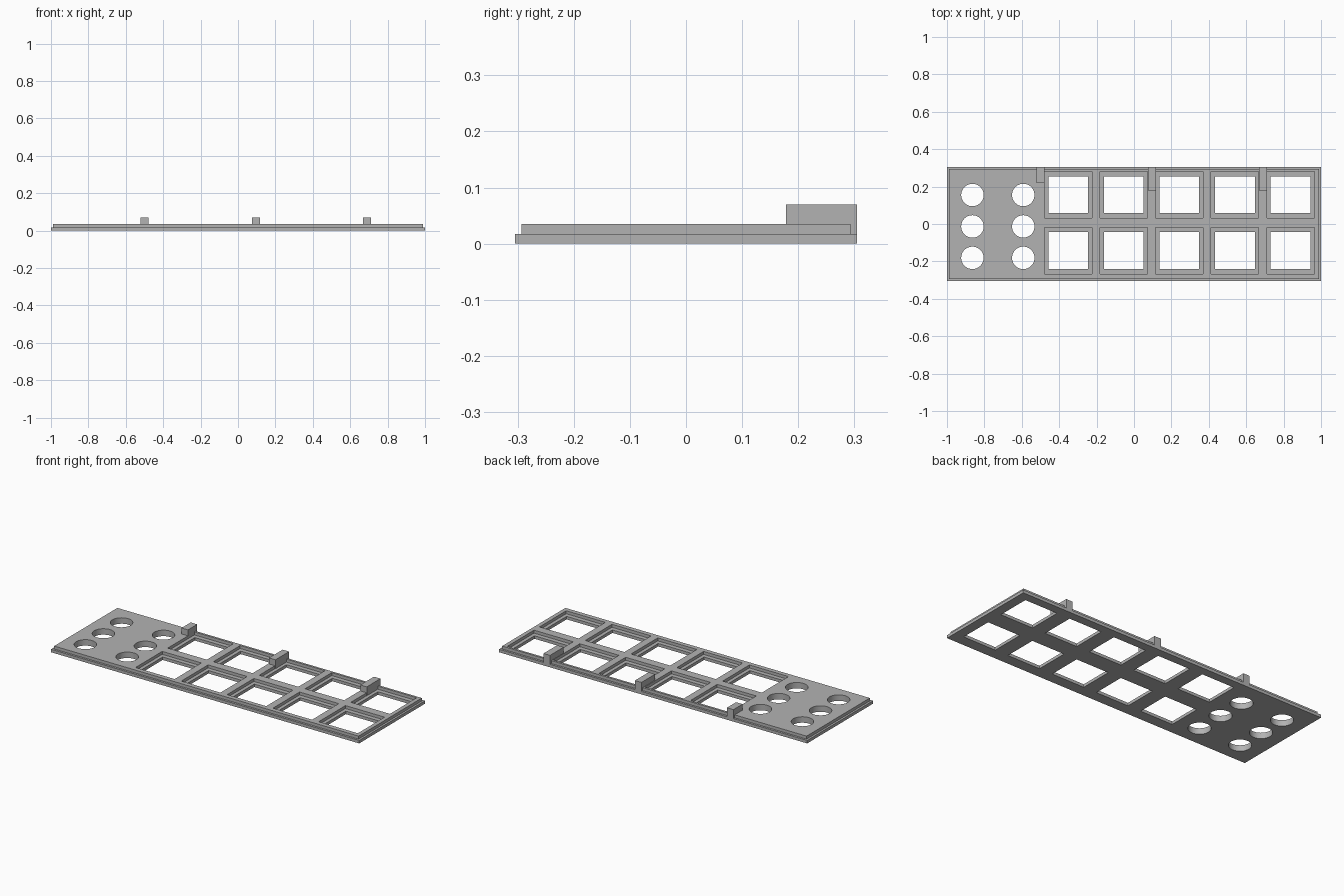
import bpy, bmesh, math
from mathutils import Matrix

if "Cube" in bpy.data.objects:
    bpy.data.objects.remove(bpy.data.objects["Cube"])

grey = bpy.data.materials.new("plain grey")
grey.diffuse_color = (0.45, 0.45, 0.45, 1)
grey.use_nodes = True
grey.node_tree.nodes["Principled BSDF"].inputs["Base Color"].default_value = grey.diffuse_color


def add_box(bm, x0, x1, y0, y1, z0, z1):
    m = Matrix.Translation(((x0 + x1) / 2, (y0 + y1) / 2, (z0 + z1) / 2))
    m = m @ Matrix.Diagonal((x1 - x0, y1 - y0, z1 - z0, 1))
    return bmesh.ops.create_cube(bm, size=1, matrix=m)


def finish(bm, name):
    bmesh.ops.recalc_face_normals(bm, faces=bm.faces)
    mesh = bpy.data.meshes.new(name)
    bm.to_mesh(mesh)
    bm.free()
    mesh.materials.append(grey)
    obj = bpy.data.objects.new(name, mesh)
    bpy.context.collection.objects.link(obj)
    return obj


STEP, TOP, RIM = 0.0175, 0.035, 0.017
columns = [-0.352 + 0.2972 * i for i in range(5)]
rows = [0.156, -0.142]

# Stepped plate: wide base with a narrower raised layer
bm = bmesh.new()
add_box(bm, -1, 1, -0.305, 0.305, 0, STEP)
bm.faces.ensure_lookup_table()
top = max(bm.faces, key=lambda f: f.calc_center_median().z)
bmesh.ops.inset_region(bm, faces=[top], thickness=RIM)
raised = bmesh.ops.extrude_face_region(bm, geom=[top])["geom"]
bmesh.ops.translate(bm, vec=(0, 0, TOP - STEP),
                    verts=[v for v in raised if isinstance(v, bmesh.types.BMVert)])
bmesh.ops.delete(bm, geom=[top], context="FACES_ONLY")
plate = finish(bm, "panel_plate")

# Through openings: square windows and round holes
through = bmesh.new()
recess = bmesh.new()
for x in columns:
    for y in rows:
        add_box(through, x - 0.106, x + 0.106, y - 0.098, y + 0.098, -0.1, 0.1)
        add_box(recess, x - 0.127, x + 0.127, y - 0.124, y + 0.124, STEP, 0.1)
for x in (-0.864, -0.592):
    for y in (0.155, -0.013, -0.181):
        bmesh.ops.create_cone(through, cap_ends=True, segments=48, radius1=0.06, radius2=0.06,
                              depth=0.2, matrix=Matrix.Translation((x, y, 0)))

for bm, name in ((through, "opening_cutter"), (recess, "recess_cutter")):
    cutter = finish(bm, name)
    cutter.hide_render = True
    cutter.hide_set(True)
    mod = plate.modifiers.new(name, "BOOLEAN")
    mod.operation = "DIFFERENCE"
    mod.solver = "EXACT"
    mod.object = cutter

# Smooth hole walls, sharp edges elsewhere
bpy.context.view_layer.objects.active = plate
plate.select_set(True)
for mod in list(plate.modifiers):
    bpy.ops.object.modifier_apply(modifier=mod.name)
bpy.ops.object.shade_smooth_by_angle(angle=math.radians(30))

# Clip tabs along the back edge
for name, x, y0 in (("left_tab", -0.5, 0.22), ("middle_tab", 0.097, 0.178), ("right_tab", 0.69, 0.178)):
    bm = bmesh.new()
    add_box(bm, x - 0.021, x + 0.021, y0, 0.305, STEP, 0.07)
    finish(bm, name)
